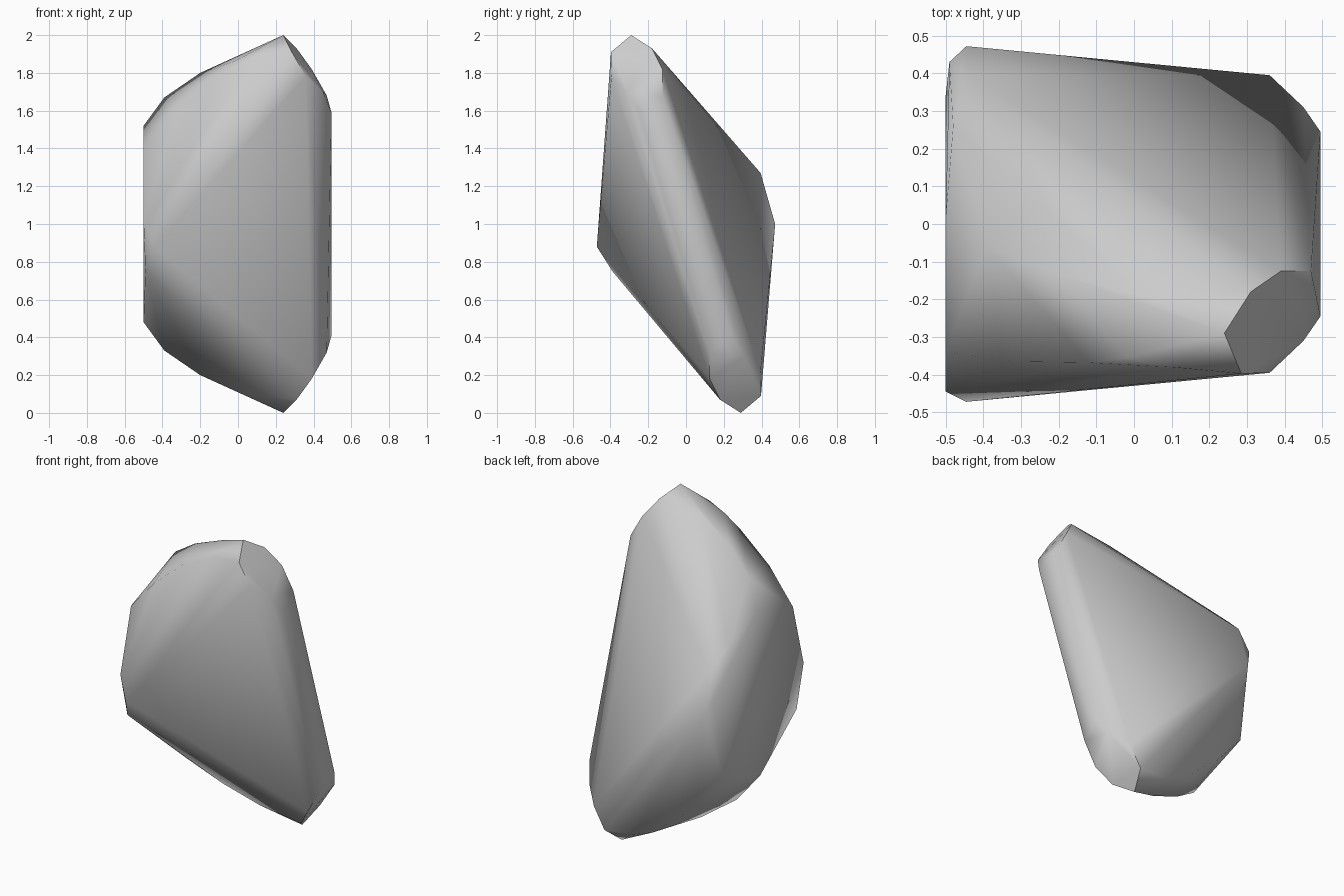
import bpy
import bmesh
import math

cube = bpy.data.objects.get("Cube")
if cube:
    bpy.data.objects.remove(cube, do_unlink=True)

# Stone colour
grey = (0.6, 0.6, 0.6, 1.0)
stone = bpy.data.materials.new("stone_grey")
stone.use_nodes = True
stone.diffuse_color = grey
bsdf = stone.node_tree.nodes["Principled BSDF"]
bsdf.inputs["Base Color"].default_value = grey
bsdf.inputs["Roughness"].default_value = 0.8

# Chipped cap at the upper right corner
cap = [(0.24, -0.29, 2.0), (0.285, -0.397, 1.91), (0.36, -0.395, 1.78),
       (0.45, -0.31, 1.70), (0.495, -0.245, 1.59), (0.47, -0.125, 1.68),
       (0.39, -0.125, 1.82), (0.31, -0.18, 1.93)]

# Top ridge and the crease in front of it
ridge = [(0.02, -0.19, 1.90), (-0.20, -0.135, 1.80),
         (-0.39, -0.06, 1.67), (-0.50, 0.015, 1.52)]
crease = [(0.10, -0.38, 1.895), (-0.02, -0.355, 1.86), (-0.12, -0.368, 1.78),
          (-0.32, -0.365, 1.61), (-0.50, -0.34, 1.41)]

# Front and back corners around the flat left end
front_corner = [(-0.50, -0.445, 1.02), (-0.445, -0.472, 0.88),
                (-0.49, -0.39, 0.75)]
back_corner = [(-0.445, 0.472, 1.0), (-0.49, 0.43, 1.12),
               (-0.44, 0.395, 1.27), (-0.48, 0.26, 1.39)]


def half_turn(points):
    """Turn points half way round the long horizontal axis."""
    return [(x, -y, 2 - z) for x, y, z in points]


# The lower half repeats the upper half, turned over
upper = cap + ridge + crease
points = upper + half_turn(upper) + front_corner + back_corner

# Faceted stone body
bm = bmesh.new()
for p in points:
    bm.verts.new(p)
bmesh.ops.convex_hull(bm, input=bm.verts[:])
loose = [v for v in bm.verts if not v.link_faces]
bmesh.ops.delete(bm, geom=loose, context='VERTS')
bmesh.ops.recalc_face_normals(bm, faces=bm.faces[:])
mesh = bpy.data.meshes.new("rock")
bm.to_mesh(mesh)
bm.free()
mesh.materials.append(stone)
rock = bpy.data.objects.new("rock", mesh)
bpy.context.collection.objects.link(rock)

# Soft ridges, sharp chipped borders
bpy.ops.object.select_all(action='DESELECT')
rock.select_set(True)
bpy.context.view_layer.objects.active = rock
bpy.ops.object.shade_smooth_by_angle(angle=math.radians(52))
